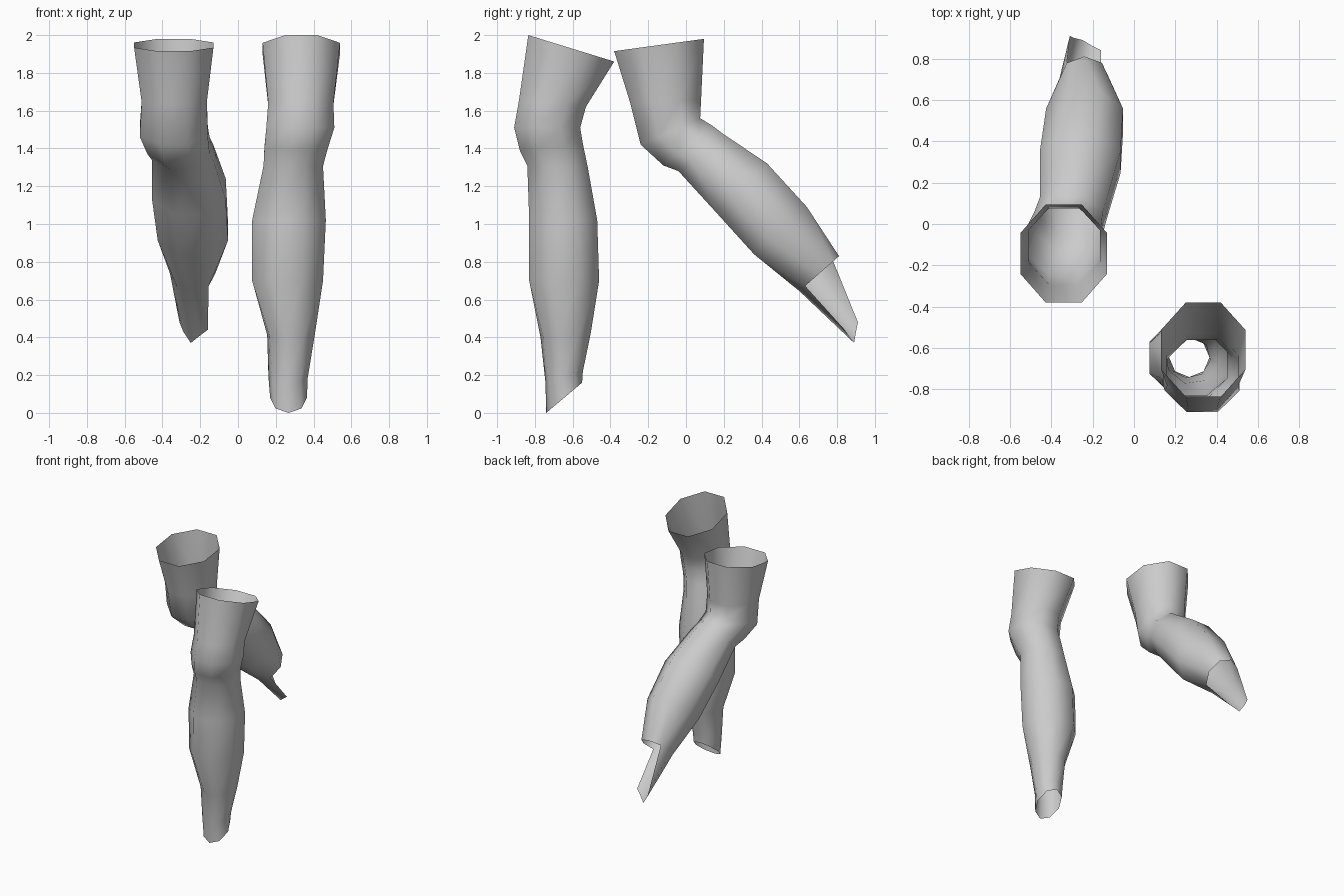
import bpy, bmesh
from math import cos, sin, radians, pi
from mathutils import Vector

N = 8


def ring(x0, x1, front, back, phase):
    """Eight-sided slanted section from its x range and front/back (y, z) points."""
    k = 1 / cos(pi / N) if phase == 22.5 else 1
    mid = Vector(((x0 + x1) / 2, (front[0] + back[0]) / 2, (front[1] + back[1]) / 2))
    u = Vector(((x1 - x0) / 2 * k, 0, 0))
    v = Vector((0, (front[0] - back[0]) / 2, (front[1] - back[1]) / 2)) * k
    return [mid + u * cos(radians(phase) + i * 2 * pi / N)
            + v * sin(radians(phase) + i * 2 * pi / N) for i in range(N)]


def leg(name, sections, strip=None):
    bm = bmesh.new()
    rows = [[bm.verts.new(p) for p in ring(*s)] for s in sections]
    for a, b in zip(rows, rows[1:]):
        for i in range(N):
            j = (i + 1) % N
            bm.faces.new((a[i], b[i], b[j], a[j]))
    # partial ankle strip on the shin side
    if strip:
        end = [bm.verts.new(p) for p in strip]
        top = rows[-1][1:1 + len(end)]
        for i in range(len(end) - 1):
            bm.faces.new((top[i], end[i], end[i + 1], top[i + 1]))
    bmesh.ops.recalc_face_normals(bm, faces=bm.faces)
    me = bpy.data.meshes.new(name)
    bm.to_mesh(me)
    bm.free()
    ob = bpy.data.objects.new(name, me)
    bpy.context.collection.objects.link(ob)
    bpy.ops.object.select_all(action='DESELECT')
    ob.select_set(True)
    bpy.context.view_layer.objects.active = ob
    bpy.ops.object.shade_smooth_by_angle(angle=radians(60))


# straight front leg: thigh, knee, calf, ankle
leg("straight_leg", [
    (0.13, 0.54, (-0.835, 2.00), (-0.38, 1.86), 22.5),
    (0.16, 0.505, (-0.885, 1.65), (-0.53, 1.62), 22.5),
    (0.15, 0.51, (-0.91, 1.51), (-0.56, 1.51), 22.5),
    (0.14, 0.475, (-0.88, 1.39), (-0.545, 1.42), 22.5),
    (0.135, 0.45, (-0.84, 1.31), (-0.52, 1.30), 22.5),
    (0.075, 0.465, (-0.83, 1.02), (-0.47, 1.02), 22.5),
    (0.075, 0.45, (-0.83, 0.70), (-0.46, 0.70), 22.5),
    (0.15, 0.41, (-0.775, 0.40), (-0.50, 0.42), 15),
    (0.16, 0.37, (-0.745, 0.16), (-0.545, 0.22), 8),
    (0.17, 0.365, (-0.74, 0.00), (-0.55, 0.16), 0),
])

# bent rear leg: thigh, folded knee, calf, open ankle strip
leg("bent_leg", [
    (-0.55, -0.13, (-0.38, 1.915), (0.095, 1.98), 22.5),
    (-0.51, -0.165, (-0.295, 1.64), (0.08, 1.66), 22.5),
    (-0.52, -0.16, (-0.24, 1.42), (0.075, 1.56), 22.5),
    (-0.48, -0.15, (-0.12, 1.31), (0.14, 1.52), 22.5),
    (-0.455, -0.13, (-0.04, 1.28), (0.20, 1.475), 22.5),
    (-0.455, -0.065, (0.17, 1.05), (0.43, 1.32), 22.5),
    (-0.425, -0.053, (0.36, 0.84), (0.64, 1.09), 22.5),
    (-0.36, -0.12, (0.60, 0.645), (0.81, 0.83), 0),
], strip=[(-0.16, 0.84, 0.44), (-0.20, 0.86, 0.41), (-0.25, 0.89, 0.37),
          (-0.29, 0.90, 0.43), (-0.31, 0.91, 0.48)])
